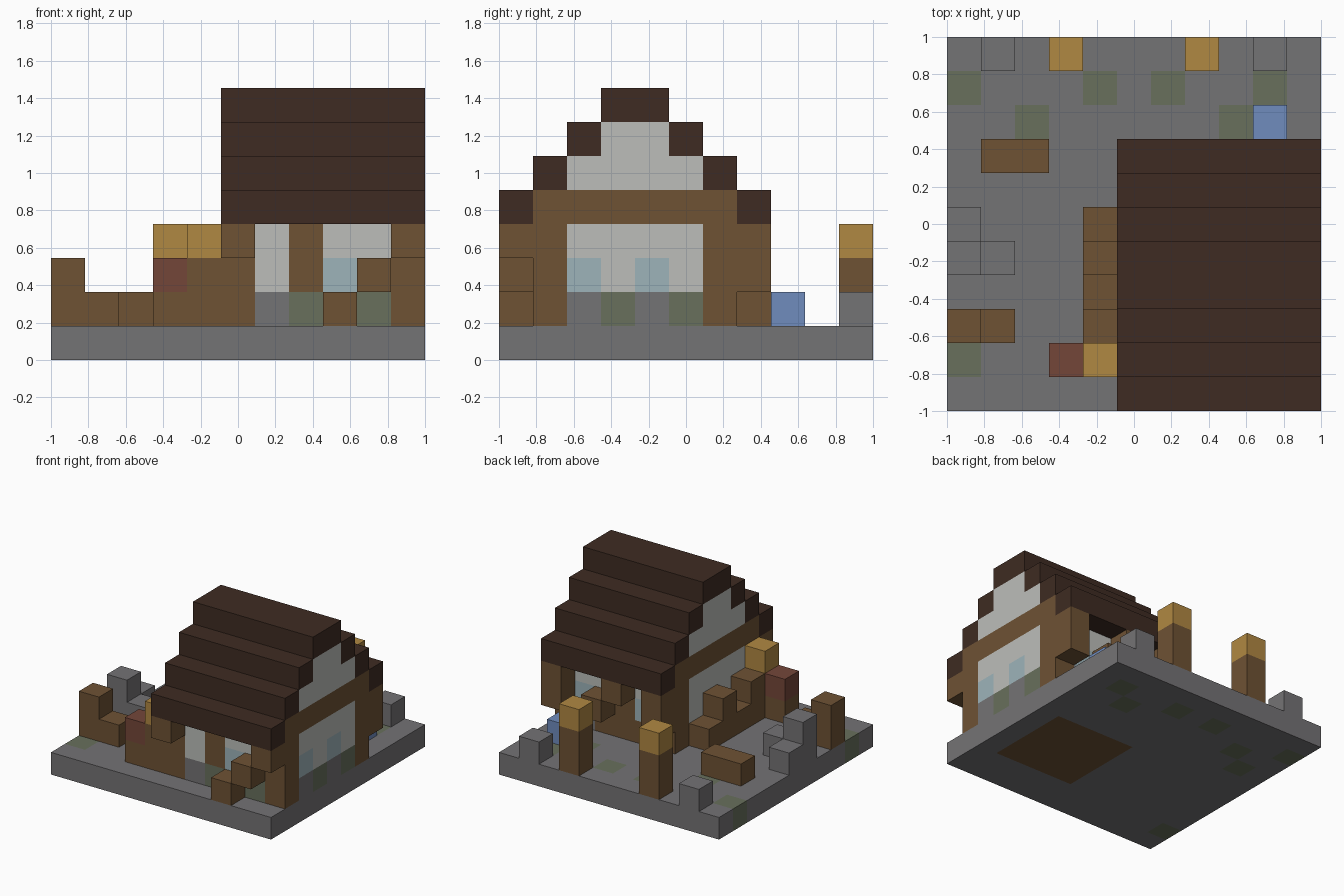
import bpy, bmesh
from mathutils import Vector

if "Cube" in bpy.data.objects:
    bpy.data.objects.remove(bpy.data.objects["Cube"], do_unlink=True)

N = 11
CELL = 2 / N


# Colours, one letter each
def linear(hexcode):
    parts = [int(hexcode[i:i + 2], 16) / 255 for i in (0, 2, 4)]
    return [((c + 0.055) / 1.055) ** 2.4 for c in parts] + [1]


PALETTE = {
    "s": ("grey stone", "747375"), "m": ("mossy stone", "68705c"),
    "b": ("oak brown", "6e5234"), "d": ("dark roof wood", "3e2b22"),
    "w": ("white plaster", "bcbeba"), "g": ("pale glass", "9eb4ba"),
    "o": ("lamp amber", "b08842"), "r": ("brick red", "744639"),
    "u": ("water blue", "708cbe"),
}
MATS = {}
for key, (label, code) in PALETTE.items():
    mat = bpy.data.materials.new(label)
    mat.use_nodes = True
    mat.diffuse_color = linear(code)
    bsdf = next(n for n in mat.node_tree.nodes if n.type == "BSDF_PRINCIPLED")
    bsdf.inputs["Base Color"].default_value = linear(code)
    MATS[key] = mat

SIDES = [Vector(v) for v in ((1, 0, 0), (-1, 0, 0), (0, 1, 0),
                             (0, -1, 0), (0, 0, 1), (0, 0, -1))]


def blocks(name, cells):
    """Mesh of unit blocks {(x, y, z): colour letter}, without inner faces."""
    bm = bmesh.new()
    used = sorted(set(cells.values()))
    for cell, key in cells.items():
        mid = Vector(cell) + Vector((0.5, 0.5, 0.5))
        for n in SIDES:
            if tuple(int(a + b) for a, b in zip(cell, n)) in cells:
                continue
            u = Vector((n.y, n.z, n.x))
            v = n.cross(u)
            ring = [mid + (n + a * u + b * v) / 2
                    for a, b in ((-1, -1), (1, -1), (1, 1), (-1, 1))]
            face = bm.faces.new([bm.verts.new(((p.x - N / 2) * CELL,
                                               (p.y - N / 2) * CELL,
                                               p.z * CELL)) for p in ring])
            face.material_index = used.index(key)
    bmesh.ops.remove_doubles(bm, verts=bm.verts, dist=0.001)
    mesh = bpy.data.meshes.new(name)
    bm.to_mesh(mesh)
    bm.free()
    for key in used:
        mesh.materials.append(MATS[key])
    obj = bpy.data.objects.new(name, mesh)
    bpy.context.collection.objects.link(obj)
    return obj


def box(key, xs, ys, zs):
    """Filled run of blocks, inclusive limits."""
    return {(x, y, z): key for x in range(xs[0], xs[1] + 1)
            for y in range(ys[0], ys[1] + 1) for z in range(zs[0], zs[1] + 1)}


def wall(rows, top, place):
    """Wall drawn as rows of letters from the top down."""
    return {place(i, top - r): key for r, row in enumerate(rows)
            for i, key in enumerate(row) if key != "."}


# Ground slab with mossy patches and the wooden floor
ground = box("s", (0, 10), (0, 10), (0, 0))
ground.update(box("b", (6, 9), (2, 5), (0, 0)))
for x, y in ((0, 9), (4, 9), (6, 9), (9, 9), (2, 8), (8, 8), (0, 1), (1, 7)):
    ground[x, y, 0] = "m"
blocks("ground_slab", ground)

# House walls
blocks("front_wall", wall([".obwbwwb",
                           "rbbwbgwb",
                           "bbbsmsmb"], 3, lambda i, z: (3 + i, 1, z)))
blocks("back_wall", wall(["bwbwwb",
                          "bgbwgb",
                          "bbbbsb"], 3, lambda i, z: (5 + i, 6, z)))
for name, x, base in (("left_gable", 10, ".smsm."), ("right_gable", 5, ".ssms.")):
    blocks(name, wall(["..ww..",
                       ".wwww.",
                       "bbbbbb",
                       ".wwww.",
                       ".gwgw.",
                       base], 6, lambda i, z: (x, 1 + i, z)))

# Stepped roof, mirrored about the ridge
for step in range(4):
    z = 4 + step
    if step == 3:
        blocks("roof_ridge", box("d", (5, 10), (3, 4), (z, z)))
    else:
        for name, y in (("front", step), ("back", 7 - step)):
            blocks(f"roof_{name}_step_{step + 1}", box("d", (5, 10), (y, y), (z, z)))

# Brackets and stepped beams under the eaves
blocks("front_eave_bracket", box("b", (5, 5), (0, 0), (3, 3)))
for i in range(3):
    blocks(f"front_stair_{i + 1}", box("b", (8 + i, 8 + i), (0, 0), (1 + i, 1 + i)))
for x in (5, 10):
    blocks("back_eave_bracket", box("b", (x, x), (7, 7), (2, 3)))
blocks("back_eave_beam", box("b", (7, 7), (7, 7), (3, 3)))
blocks("back_eave_step", box("b", (8, 8), (7, 7), (2, 2)))

# Wooden furniture in the yard
for y, height in ((2, 2), (3, 1), (4, 2), (5, 1)):
    blocks("yard_stair", box("b", (4, 4), (y, y), (1, height)))
blocks("yard_bench", box("b", (1, 2), (7, 7), (1, 1)))
blocks("yard_seat", {**box("b", (0, 1), (2, 2), (1, 1)), (0, 2, 2): "b"})

# Lamp posts on the back edge
for x in (3, 7):
    blocks("lamp_post", {**box("b", (x, x), (10, 10), (1, 2)), (x, 10, 3): "o"})

# Ruined stone pieces and the water block
for x in (1, 9):
    blocks("back_stone", {(x, 10, 1): "s"})
blocks("stone_ruin", {**box("s", (0, 1), (4, 4), (1, 1)),
                      (0, 4, 2): "s", (0, 5, 1): "s"})
blocks("water_block", {(9, 8, 1): "u"})
